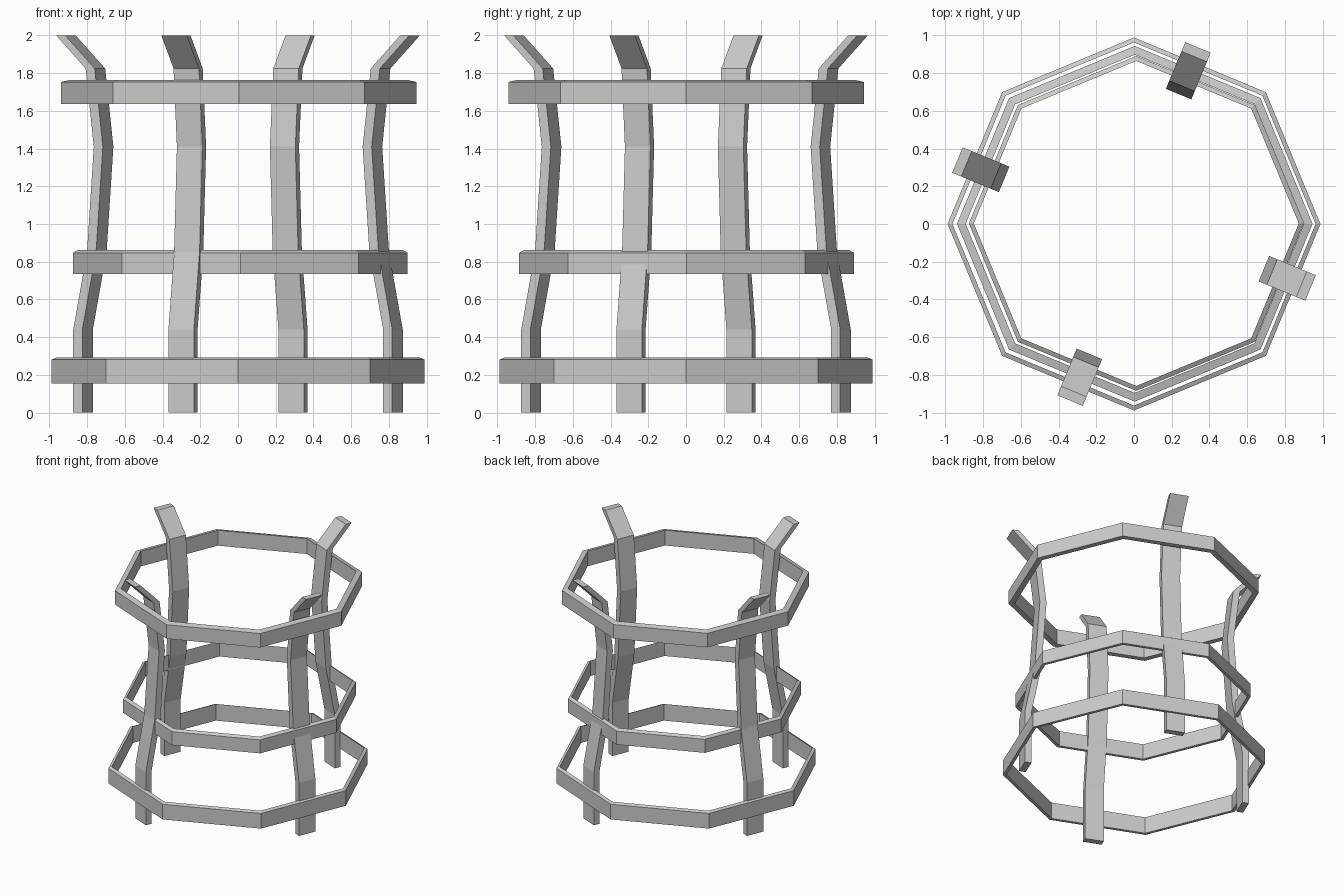
import bpy
from math import sin, cos, radians

if "Cube" in bpy.data.objects:
    bpy.data.objects.remove(bpy.data.objects["Cube"])


def add_object(name, verts, faces):
    mesh = bpy.data.meshes.new(name)
    mesh.from_pydata(verts, [], faces)
    mesh.update()
    obj = bpy.data.objects.new(name, mesh)
    bpy.context.collection.objects.link(obj)
    return obj


def hoop(name, centre, outer, inner, z_bottom, z_outer, z_inner):
    # octagonal band whose top edge slopes up slightly to the inside
    section = [(outer, z_bottom), (outer, z_outer), (inner, z_inner), (inner, z_bottom)]
    verts, faces = [], []
    for i in range(8):
        a = radians(45 * i)
        verts += [(centre[0] + r * cos(a), centre[1] + r * sin(a), z) for r, z in section]
        for k in range(4):
            n, j = (k + 1) % 4, (i + 1) % 8
            faces.append((i * 4 + k, j * 4 + k, j * 4 + n, i * 4 + n))
    return add_object(name, verts, faces)


def stave(name, angle):
    # bent upright: (inner radius, height) path with a rectangular section
    path = [(0.845, 0), (0.845, 0.44), (0.766, 0.85), (0.727, 1.41), (0.774, 1.825), (0.943, 2.0)]
    thick, t0, t1 = 0.052, -0.028, 0.118
    a = radians(angle)
    verts, faces = [], []
    for r, z in path:
        for rr, t in ((r, t0), (r + thick, t0), (r + thick, t1), (r, t1)):
            verts.append((rr * cos(a) - t * sin(a), rr * sin(a) + t * cos(a), z))
    for i in range(len(path) - 1):
        for k in range(4):
            n = (k + 1) % 4
            faces.append((i * 4 + k, i * 4 + n, i * 4 + 4 + n, i * 4 + 4 + k))
    last = len(verts) - 4
    faces += [(3, 2, 1, 0), (last, last + 1, last + 2, last + 3)]
    return add_object(name, verts, faces)


# three horizontal hoops
hoop("lower_hoop", (0, 0), 0.989, 0.963, 0.155, 0.281, 0.292)
hoop("middle_hoop", (0.012, 0.003), 0.888, 0.862, 0.735, 0.847, 0.862)
hoop("upper_hoop", (0.004, 0.001), 0.943, 0.897, 1.637, 1.753, 1.764)

# four uprights
for i, side in enumerate(("back", "left", "front", "right")):
    stave(side + "_stave", 67.5 + 90 * i)
